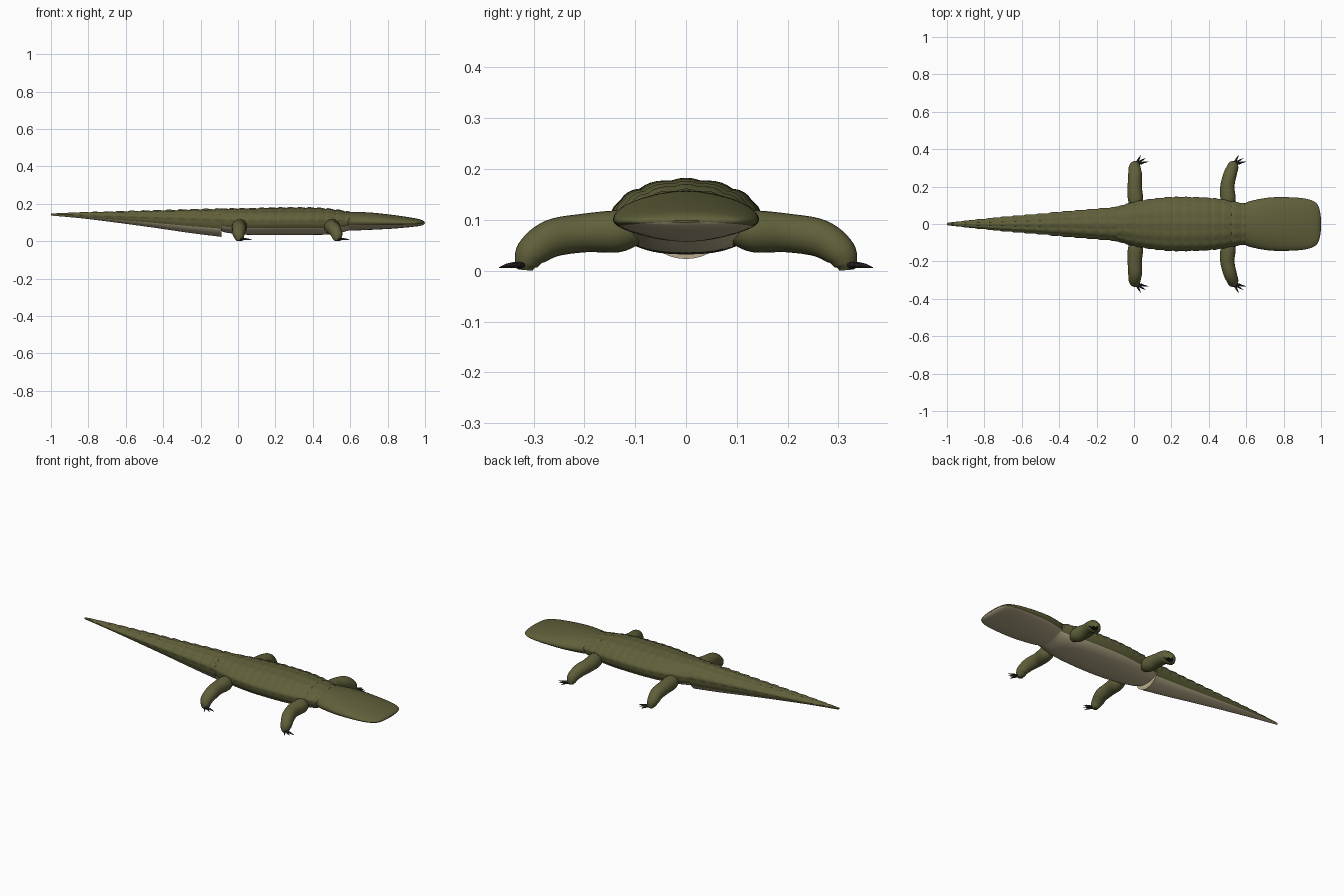
import bpy, bmesh, math
from mathutils import Vector

if "Cube" in bpy.data.objects:
    bpy.data.objects.remove(bpy.data.objects["Cube"])


def material(name, rgb):
    m = bpy.data.materials.new(name)
    m.diffuse_color = (*rgb, 1)
    m.use_nodes = True
    m.node_tree.nodes["Principled BSDF"].inputs["Base Color"].default_value = m.diffuse_color
    return m


GREEN = material("olive hide", (0.118, 0.116, 0.043))
TAN = material("pale belly", (0.48, 0.415, 0.26))
DARK = material("dark claw", (0.033, 0.028, 0.028))


def finish(bm, name, mats, angle=40):
    bmesh.ops.recalc_face_normals(bm, faces=bm.faces)
    me = bpy.data.meshes.new(name)
    bm.to_mesh(me)
    bm.free()
    for m in mats:
        me.materials.append(m)
    ob = bpy.data.objects.new(name, me)
    bpy.context.collection.objects.link(ob)
    bpy.ops.object.select_all(action='DESELECT')
    ob.select_set(True)
    bpy.context.view_layer.objects.active = ob
    bpy.ops.object.shade_smooth_by_angle(angle=math.radians(angle))
    return ob


def spline(points, steps):
    """Smooth curve through points, with the same step count per segment."""
    p = [Vector(q) for q in points]
    p = [2 * p[0] - p[1]] + p + [2 * p[-1] - p[-2]]
    out = []
    for i in range(1, len(p) - 2):
        a, b, c, d = p[i - 1:i + 3]
        for k in range(steps):
            t = k / steps
            out.append(0.5 * (2 * b + (c - a) * t + (2 * a - 5 * b + 4 * c - d) * t * t
                              + (3 * b - a - 3 * c + d) * t ** 3))
    return out + [p[-2]]


def skin(bm, rings, belly=None, cap=0):
    """Bridge rings and cap the ends; lower faces get the second material."""
    rows = [[bm.verts.new(v) for v in r] for r in rings]
    n = len(rows[0])
    for a, b in zip(rows, rows[1:]):
        for j in range(n):
            f = bm.faces.new((a[j], a[(j + 1) % n], b[(j + 1) % n], b[j]))
            if belly is not None and math.sin(2 * math.pi * (j + 0.5) / n) < belly:
                f.material_index = 1
    bm.faces.new(rows[0])
    bm.faces.new(rows[-1]).material_index = cap


def trunk(name, widths, heights, belly, steps, pitch=0, columns=0, amp=0, cap=0, full=1):
    """Loft along x; widths hold (x, half width, middle z), heights (x, top, bottom)."""
    rings = []
    n = 64
    for w, h in zip(spline(widths, steps), spline(heights, steps)):
        x, half, mid = w
        ring = []
        for j in range(n):
            a = 2 * math.pi * j / n
            c, s = math.cos(a), math.sin(a)
            bump = 0
            if amp and s > 0.05:
                # overlapping scales: each row swells toward the tail, then drops
                t = (x / pitch) % 1
                row = min(t / 0.25, 1) * (1 - t) ** 0.5
                bump = amp * row * abs(math.sin(columns * a)) ** 0.6 * min(1, half / 0.05)
            rise = (h[1] - mid) if s > 0 else (mid - h[2])
            wide = math.copysign(abs(c) ** (full if s < 0 else 1), c)
            ring.append((x, wide * half + c * bump, mid + s * (rise + bump)))
        rings.append(ring)
    bm = bmesh.new()
    skin(bm, rings, belly, cap)
    return finish(bm, name, [GREEN, TAN])


# Tail: long taper, deepest where it meets the body
trunk("tail",
      [(-1, .006, .146), (-.8, .027, .138), (-.5, .053, .126), (-.25, .075, .116), (-.088, .09, .11)],
      [(-1, .150, .140), (-.8, .156, .121), (-.5, .162, .082), (-.25, .169, .046), (-.088, .173, .026)],
      -.5, 40, .066, 5, .008, cap=1)

# Body: broad, with rows of back scales
trunk("body",
      [(-.095, .085, .11), (-.06, .1, .108), (.05, .125, .107), (.2, .142, .107),
       (.4, .138, .107), (.52, .12, .107), (.6, .106, .107)],
      [(-.095, .172, .06), (-.06, .174, .048), (.05, .175, .037), (.2, .179, .035),
       (.4, .179, .036), (.52, .169, .042), (.6, .156, .062)],
      -.45, 24, .052, 7, .007, full=.8)

# Head: smooth flat shovel snout with a green lip above the pale jaw
trunk("head",
      [(.575, .1, .108), (.62, .122, .107), (.72, .141, .105), (.83, .143, .102),
       (.92, .135, .1), (.97, .115, .1), (.99, .085, .1), (1, .03, .1)],
      [(.575, .158, .06), (.62, .16, .06), (.72, .155, .064), (.83, .143, .07),
       (.92, .13, .078), (.97, .12, .084), (.99, .112, .09), (1, .102, .098)],
      -.38, 10)


def leg(name, x0, x1, side):
    """Sprawled leg: a bent tube with a softly closed foot."""
    path = spline([(x0, .095, .084), (x0, .135, .08), (x0 - .004, .2, .077), (x0 * .6 + x1 * .4, .262, .067),
                   (x1, .301, .042), (x1 + .003, .314, .018), (x1 + .004, .316, .004)], 6)
    radii = spline([(.03, 0, 0), (.041, 0, 0), (.038, 0, 0), (.037, 0, 0),
                    (.032, 0, 0), (.024, 0, 0), (.014, 0, 0)], 6)
    rings = []
    for i, p in enumerate(path):
        t = (path[min(i + 1, len(path) - 1)] - path[max(i - 1, 0)]).normalized()
        u = Vector((1, 0, 0))
        v = t.cross(u).normalized()
        ring = []
        for j in range(24):
            a = 2 * math.pi * j / 24
            q = p + radii[i][0] * (u * math.cos(a) + v * math.sin(a))
            ring.append((q.x, q.y * side, max(q.z, .002)))
        rings.append(ring)
    bm = bmesh.new()
    skin(bm, rings)
    finish(bm, name, [GREEN])


def claws(name, x, side):
    """Fan of curved, tapering claws on one foot."""
    bm = bmesh.new()
    for dx, dy in ((.034, .368), (.058, .352), (.074, .333), (.046, .322)):
        a, b = Vector((x + .008, .322, .013)), Vector((x + dx, dy, .009))
        d = (b - a).normalized()
        side_dir = Vector((-d.y, d.x, 0)).normalized()
        rings = []
        for t, r in ((0, .007), (.35, .006), (.7, .004), (1, .0006)):
            c = a.lerp(b, t) + Vector((0, 0, .003 * math.sin(math.pi * t)))
            ring = []
            for j in range(8):
                k = 2 * math.pi * j / 8
                q = c + side_dir * r * math.cos(k) + Vector((0, 0, r * math.sin(k)))
                ring.append((q.x, q.y * side, max(q.z, 0)))
            rings.append(ring)
        skin(bm, rings)
    finish(bm, name, [DARK])


# Legs and claws, mirrored left and right
for label, root, foot in (("rear", .008, .003), ("front", .503, .526)):
    for hand, side in (("left", 1), ("right", -1)):
        leg(f"{label}_{hand}_leg", root, foot, side)
        claws(f"{label}_{hand}_claws", foot, side)

# Rest the lowest point on the ground
bpy.context.view_layer.update()
low = min(v.co.z for o in bpy.data.objects for v in o.data.vertices)
for o in bpy.data.objects:
    o.location.z -= low
